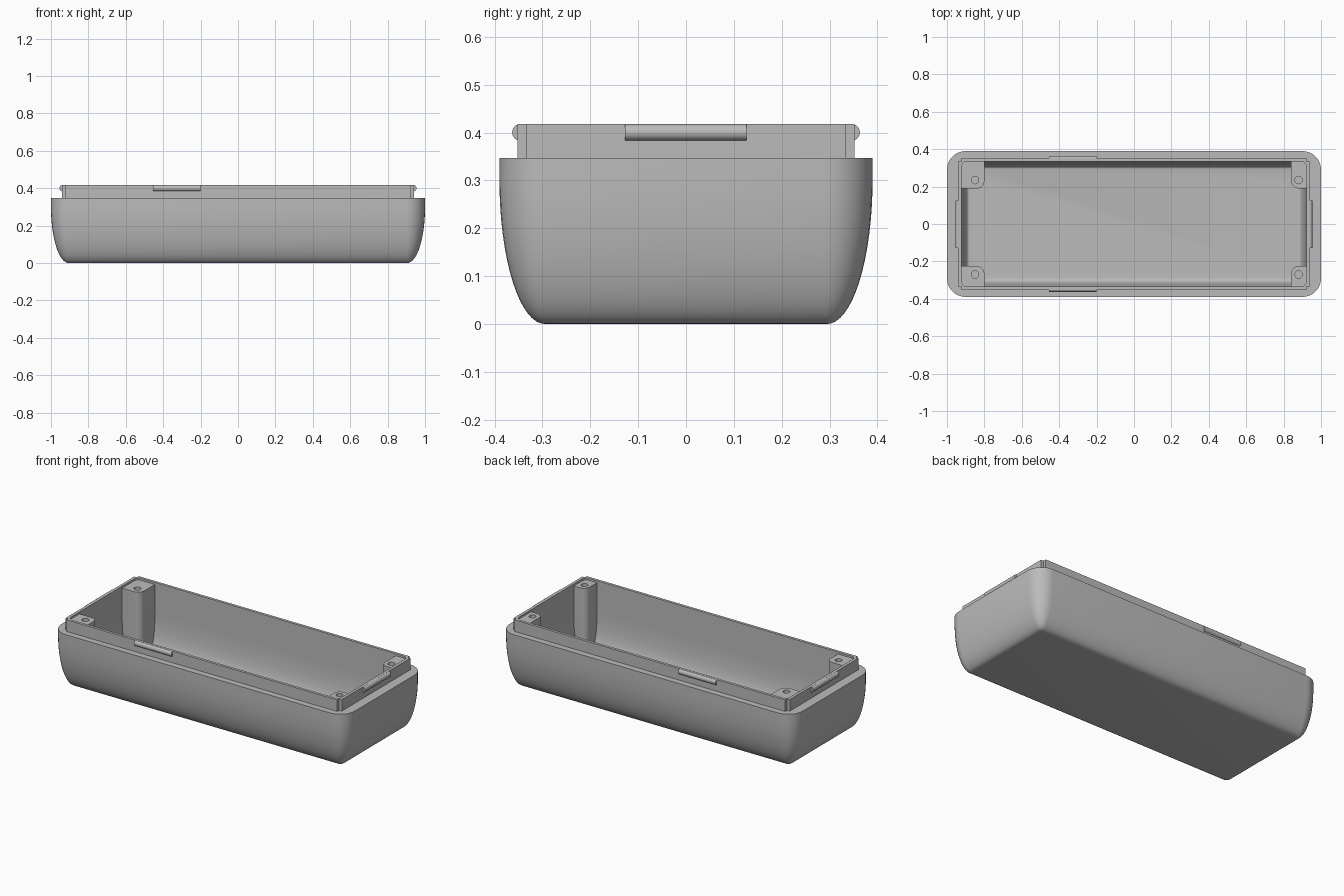
import bpy, bmesh, math

if "Cube" in bpy.data.objects:
    bpy.data.objects.remove(bpy.data.objects["Cube"], do_unlink=True)

grey = bpy.data.materials.new("plain_grey")
grey.use_nodes = True
grey.diffuse_color = (0.5, 0.5, 0.5, 1)
grey.node_tree.nodes["Principled BSDF"].inputs["Base Color"].default_value = (0.5, 0.5, 0.5, 1)


def loft(name, rings):
    """Closed solid through rings of 3D points."""
    bm = bmesh.new()
    loops = [[bm.verts.new(p) for p in ring] for ring in rings]
    n = len(loops[0])
    for a, b in zip(loops, loops[1:]):
        for i in range(n):
            j = (i + 1) % n
            bm.faces.new((a[i], a[j], b[j], b[i]))
    bm.faces.new(loops[0][::-1])
    bm.faces.new(loops[-1])
    bmesh.ops.recalc_face_normals(bm, faces=bm.faces)
    mesh = bpy.data.meshes.new(name)
    bm.to_mesh(mesh)
    bm.free()
    mesh.materials.append(grey)
    obj = bpy.data.objects.new(name, mesh)
    bpy.context.collection.objects.link(obj)
    return obj


def rounded(hx, hy, r, z, steps=8):
    """Rounded rectangle ring with half sizes hx, hy."""
    pts = []
    for k, (sx, sy) in enumerate(((1, 1), (-1, 1), (-1, -1), (1, -1))):
        for i in range(steps + 1):
            a = math.pi / 2 * (k + i / steps)
            pts.append((sx * (hx - r) + r * math.cos(a),
                        sy * (hy - r) + r * math.sin(a), z))
    return pts


def tub(name, hx, hy, r, inset, z0, height, top, steps=16):
    """Rounded box whose walls curve inward to a flat bottom."""
    rings = []
    for i in range(steps + 1):
        t = math.pi / 2 * (1 - i / steps)
        d = inset * (1 - math.cos(t))
        rings.append(rounded(hx - d, hy - d, max(r - d, 0.004),
                             z0 + height * (1 - math.sin(t))))
    rings.append(rounded(hx, hy, r, top))
    return loft(name, rings)


def prism(name, outline, z0, z1):
    return loft(name, [[(x, y, z) for x, y in outline] for z in (z0, z1)])


def combine(target, tool, operation):
    mod = target.modifiers.new("combine", "BOOLEAN")
    mod.operation, mod.object, mod.solver = operation, tool, "EXACT"
    bpy.context.view_layer.objects.active = target
    bpy.ops.object.modifier_apply(modifier=mod.name)
    bpy.data.objects.remove(tool, do_unlink=True)


def smooth(obj):
    bpy.ops.object.select_all(action="DESELECT")
    obj.select_set(True)
    bpy.context.view_layer.objects.active = obj
    bpy.ops.object.shade_smooth_by_angle(angle=math.radians(30))


RIM, TOP = 0.347, 0.418

# Outer tub and the raised lip with stepped corners
case = tub("case_body", 1.0, 0.39, 0.1, 0.095, 0, 0.3, RIM)
ax, bx, ay, by = 0.94, 0.922, 0.352, 0.333
lip = prism("lip", [(bx, ay), (-bx, ay), (-bx, by), (-ax, by), (-ax, -by), (-bx, -by),
                    (-bx, -ay), (bx, -ay), (bx, -by), (ax, -by), (ax, by), (bx, by)],
            0.3, TOP)
combine(case, lip, "UNION")

# Cavity, leaving four corner screw posts standing
cavity = tub("cavity", 0.922, 0.335, 0.03, 0.04, 0.03, 0.2, 0.5)
corners = [(-0.8, 0.19, -0.85, 0.235), (-0.8, -0.225, -0.85, -0.27),
           (0.84, 0.19, 0.88, 0.235), (0.84, -0.225, 0.88, -0.27)]
for px, py, hx, hy in corners:
    sx, sy, r = math.copysign(1, px), math.copysign(1, py), 0.04
    outline = [(sx * 1.1, py), (sx * 1.1, sy * 0.5), (px, sy * 0.5)]
    for i in range(9):
        a = math.pi / 2 * i / 8
        outline.append((px + sx * r * (1 - math.cos(a)), py + sy * r * (1 - math.sin(a))))
    combine(cavity, prism("post", outline, -0.1, 0.406), "DIFFERENCE")
combine(case, cavity, "DIFFERENCE")

# Screw holes
for px, py, hx, hy in corners:
    circle = [(hx + 0.02 * math.cos(i * math.pi / 12), hy + 0.02 * math.sin(i * math.pi / 12))
              for i in range(24)]
    combine(case, prism("hole", circle, 0.2, 0.5), "DIFFERENCE")
smooth(case)


# Half-round snap beads on all four sides of the lip
def bead(name, along_x, start, end, base, side):
    r = 0.0175
    rings = []
    for s in (start, end):
        ring = []
        for i in range(13):
            a = -math.pi / 2 + math.pi * i / 12
            out = side * (base + r * math.cos(a))
            z = TOP - r + r * math.sin(a)
            ring.append((s, out, z) if along_x else (out, s, z))
        rings.append(ring)
    smooth(loft(name, rings))


for side, long_name, end_name in ((-1, "front", "right"), (1, "back", "left")):
    bead(long_name + "_snap_bead", True, -0.455, -0.2, 0.346, side)
    bead(end_name + "_snap_bead", False, -0.128, 0.126, 0.937, side)
